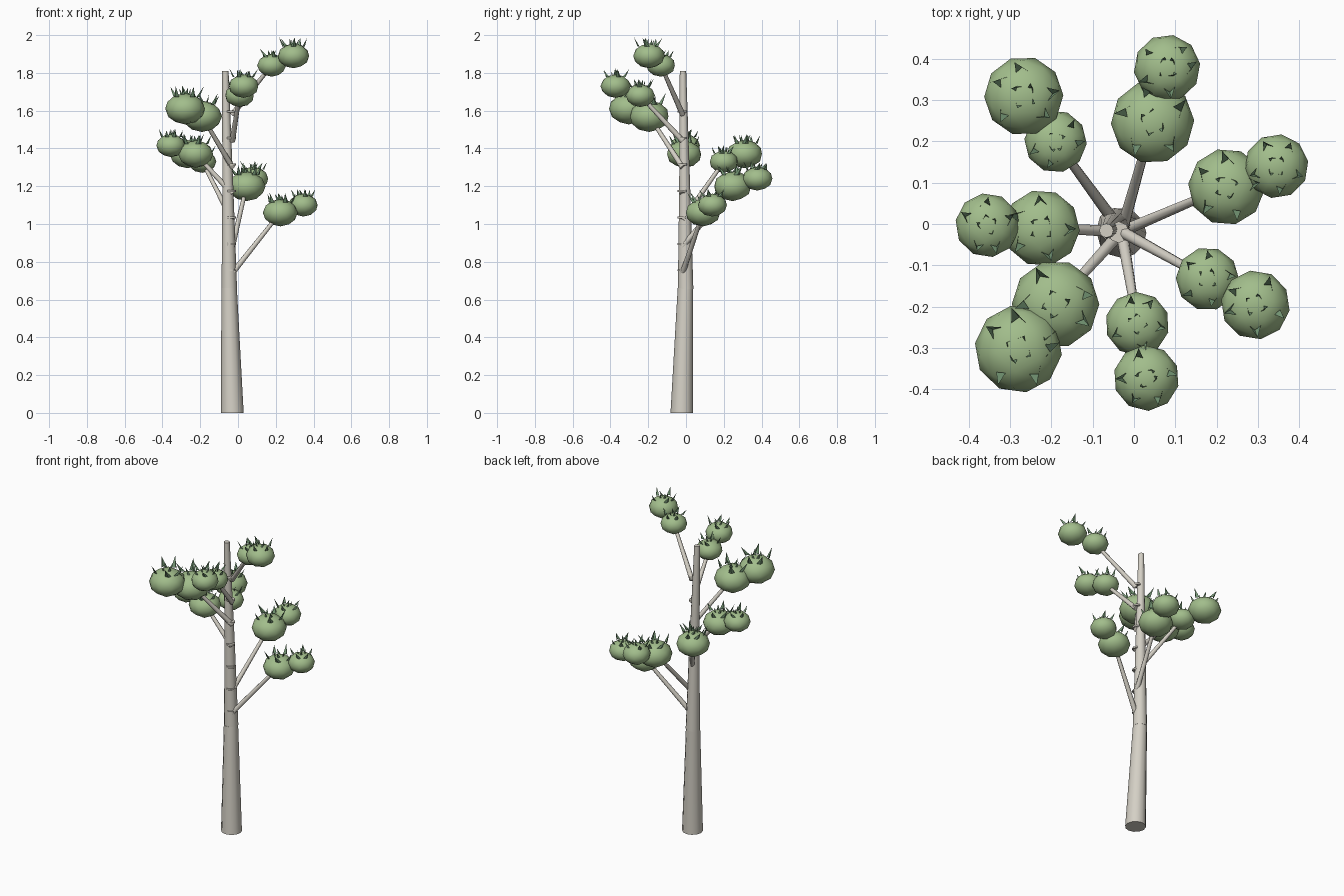
import bpy, bmesh, math, random
from mathutils import Vector

if "Cube" in bpy.data.objects:
    bpy.data.objects.remove(bpy.data.objects["Cube"])

random.seed(4)


def material(name, rgb):
    m = bpy.data.materials.new(name)
    m.diffuse_color = (*rgb, 1)
    m.use_nodes = True
    m.node_tree.nodes["Principled BSDF"].inputs["Base Color"].default_value = m.diffuse_color
    return m


BARK = material("bark", (0.66, 0.63, 0.56))
FOLIAGE = material("foliage", (0.36, 0.51, 0.26))
LEAF = material("leaf", (0.19, 0.33, 0.19))


def finish(name, bm, mat, smooth=True):
    mesh = bpy.data.meshes.new(name)
    bm.to_mesh(mesh)
    bm.free()
    for p in mesh.polygons:
        p.use_smooth = smooth
    ob = bpy.data.objects.new(name, mesh)
    bpy.context.collection.objects.link(ob)
    mesh.materials.append(mat)
    if smooth:
        bpy.ops.object.select_all(action='DESELECT')
        ob.select_set(True)
        bpy.context.view_layer.objects.active = ob
        bpy.ops.object.shade_smooth_by_angle(angle=math.radians(50))
    return ob


def tapered_tube(name, path, sides, level=False):
    """Tube through (point, radius) stations; level keeps rings horizontal."""
    bm = bmesh.new()
    axis = Vector(path[-1][0]) - Vector(path[0][0])
    turn = Vector((0, 0, 1)).rotation_difference(Vector((0, 0, 1)) if level else axis)
    rings = []
    for p, r in path:
        angles = [2 * math.pi * i / sides for i in range(sides)]
        rings.append([bm.verts.new(Vector(p) + turn @ Vector((r * math.cos(a), r * math.sin(a), 0)))
                      for a in angles])
    for a, b in zip(rings, rings[1:]):
        for i in range(sides):
            j = (i + 1) % sides
            bm.faces.new((a[i], a[j], b[j], b[i]))
    bm.faces.new(rings[0][::-1])
    bm.faces.new(rings[-1])
    return finish(name, bm, BARK)


def foliage_ball(name, c, r):
    bm = bmesh.new()
    bmesh.ops.create_icosphere(bm, subdivisions=2, radius=r * 1.01)
    spin = random.uniform(0, 1)
    for v in bm.verts:
        x, y, z = v.co
        v.co = (c[0] + x * math.cos(spin) - y * math.sin(spin),
                c[1] + x * math.sin(spin) + y * math.cos(spin), c[2] + z * 0.78)
    ob = finish(name, bm, FOLIAGE)
    for p in ob.data.polygons:
        p.use_smooth = True
    mod = ob.data.attributes.get("sharp_edge")
    if mod:
        ob.data.attributes.remove(mod)


def leaf_tuft(name, c, r):
    """Folded pointed leaves: a small inner ring and a larger outer ring."""
    bm = bmesh.new()
    for count, rad, length, width, lean in ((4, 0.22, 0.36, 0.1, 0.35), (5, 0.6, 0.62, 0.17, 0.6)):
        start = random.uniform(0, 6)
        for i in range(count):
            a = start + 2 * math.pi * i / count + random.uniform(-0.25, 0.25)
            out = Vector((math.cos(a), math.sin(a), 0))
            side = Vector((-math.sin(a), math.cos(a), 0))
            base = Vector(c) + out * r * rad
            base.z += r * 0.78 * math.sqrt(1 - rad * rad) - 0.03 * r
            up = (out * lean + side * random.uniform(-0.5, 0.5) + Vector((0, 0, 1))).normalized()
            tip = bm.verts.new(base + up * r * length * random.uniform(0.85, 1.15))
            left = bm.verts.new(base - side * r * width)
            right = bm.verts.new(base + side * r * width)
            mid = bm.verts.new(base + out * r * width * 0.8)
            bm.faces.new((left, mid, tip))
            bm.faces.new((mid, right, tip))
    finish(name, bm, LEAF, smooth=False)


# Trunk in two sections
tapered_tube("lower_trunk", [((-0.03, -0.022, 0), 0.06), ((-0.047, -0.003, 0.66), 0.041)], 12, True)
tapered_tube("upper_trunk", [((-0.046, -0.002, 0.655), 0.041), ((-0.054, -0.007, 1.2), 0.029),
                             ((-0.067, -0.016, 1.81), 0.017)], 12, True)

# Pairs of foliage balls (x, y, z, radius): inner, outer; lowest branch first
clusters = [
    ((0.224, 0.09, 1.06, 0.092), (0.345, 0.14, 1.10, 0.077)),
    ((0.045, 0.247, 1.20, 0.10), (0.08, 0.378, 1.24, 0.08)),
    ((-0.19, 0.20, 1.33, 0.075), (-0.267, 0.31, 1.37, 0.095)),
    ((-0.224, -0.01, 1.37, 0.092), (-0.355, -0.003, 1.415, 0.077)),
    ((-0.19, -0.194, 1.57, 0.105), (-0.28, -0.303, 1.61, 0.105)),
    ((0.008, -0.242, 1.68, 0.077), (0.03, -0.373, 1.73, 0.079)),
    ((0.178, -0.133, 1.84, 0.076), (0.294, -0.196, 1.89, 0.083)),
]

for n, pair in enumerate(clusters):
    z = 0.74 + 0.14 * n
    # Branch and its collar at the trunk
    tapered_tube(f"branch_{n}", [((-0.03, -0.018, z), 0.015), (pair[0][:3], 0.010)], 8)
    tapered_tube(f"branch_collar_{n}", [((-0.037, -0.02, z + 0.01), 0.026),
                                        ((-0.037, -0.02, z + 0.02), 0.026)], 8, True)
    for k, (x, y, bz, r) in enumerate(pair):
        foliage_ball(f"foliage_{n}_{k}", (x, y, bz), r)
        leaf_tuft(f"leaf_tuft_{n}_{k}", (x, y, bz), r)
